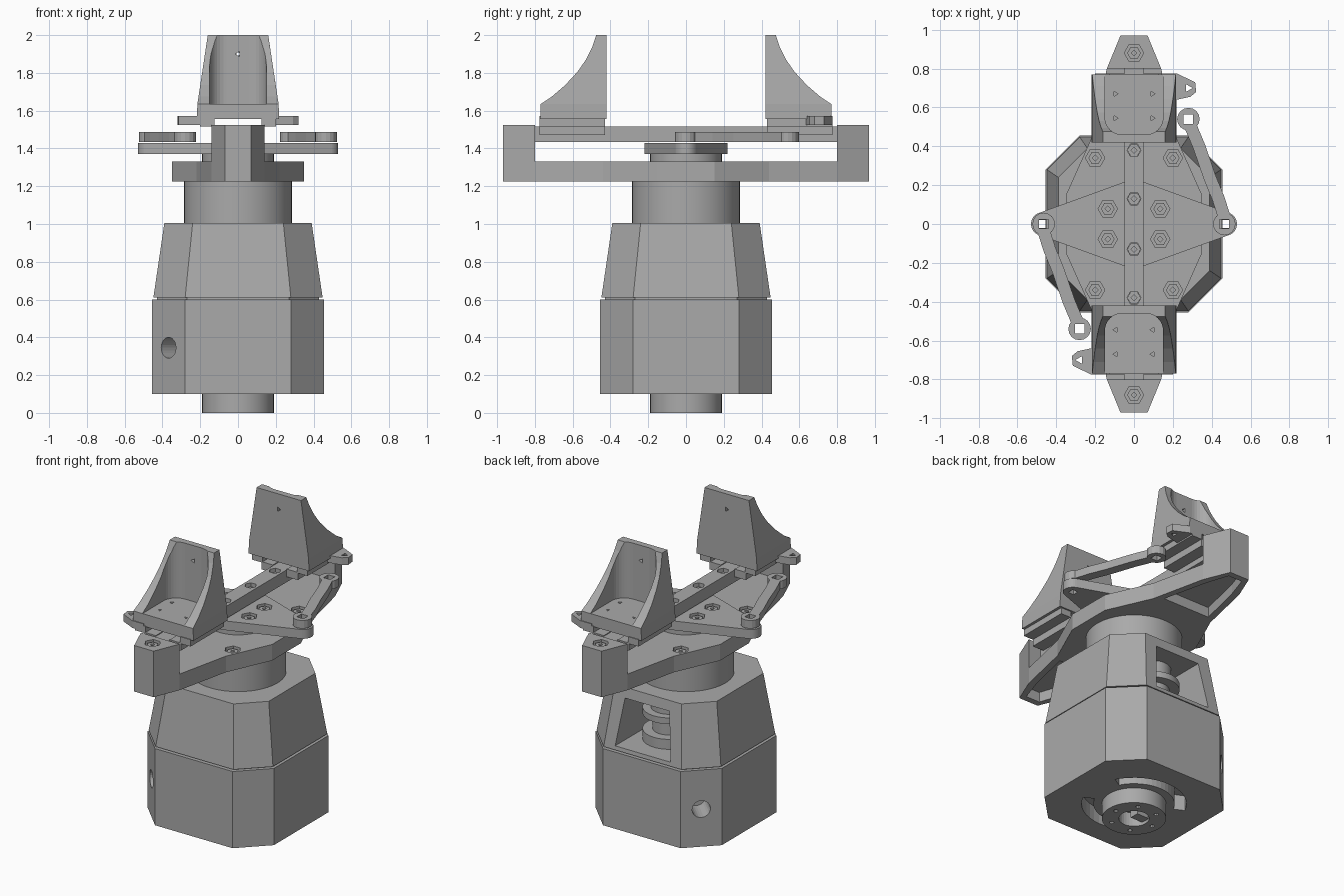
import bpy, bmesh, math
from mathutils import Matrix, Vector

if "Cube" in bpy.data.objects:
    bpy.data.objects.remove(bpy.data.objects["Cube"])

grey = bpy.data.materials.new("matte grey")
grey.use_nodes = True
grey.diffuse_color = (0.4, 0.4, 0.4, 1)
grey.node_tree.nodes["Principled BSDF"].inputs["Base Color"].default_value = grey.diffuse_color


def finish(name, bm, smooth=False):
    bmesh.ops.recalc_face_normals(bm, faces=bm.faces)
    mesh = bpy.data.meshes.new(name)
    bm.to_mesh(mesh)
    bm.free()
    mesh.materials.append(grey)
    ob = bpy.data.objects.new(name, mesh)
    bpy.context.collection.objects.link(ob)
    if smooth:
        bpy.ops.object.select_all(action='DESELECT')
        ob.select_set(True)
        bpy.context.view_layer.objects.active = ob
        bpy.ops.object.shade_smooth_by_angle(angle=math.radians(30))
    return ob


def loft(name, low, high, z0, z1, smooth=False, matrix=None):
    """Solid between two outlines of equal length."""
    bm = bmesh.new()
    a = [bm.verts.new((x, y, z0)) for x, y in low]
    b = [bm.verts.new((x, y, z1)) for x, y in high]
    bm.faces.new(a)
    bm.faces.new(b)
    for i in range(len(a)):
        j = (i + 1) % len(a)
        bm.faces.new((a[i], a[j], b[j], b[i]))
    if matrix:
        bm.transform(matrix)
    return finish(name, bm, smooth)


def prism(name, outline, z0, z1, smooth=False, matrix=None):
    return loft(name, outline, outline, z0, z1, smooth, matrix)


def circle(r, n=48, x=0, y=0, start=0, sweep=math.tau):
    count = n if sweep == math.tau else n + 1
    return [(x + r * math.cos(start + sweep * i / n), y + r * math.sin(start + sweep * i / n))
            for i in range(count)]


def box(name, x0, x1, y0, y1, z0, z1, turn=None):
    return prism(name, [(x0, y0), (x1, y0), (x1, y1), (x0, y1)], z0, z1, matrix=turn)


def octagon(a, c):
    return [(a, -c), (a, c), (c, a), (-c, a), (-a, c), (-a, -c), (-c, -a), (c, -a)]


def arc_band(inner, outer, start, sweep):
    return circle(outer, 16, start=start, sweep=sweep) + circle(inner, 16, start=start, sweep=sweep)[::-1]


def combine(ob, cutters, operation='DIFFERENCE'):
    for c in cutters:
        m = ob.modifiers.new("cut", 'BOOLEAN')
        m.operation, m.object, m.solver = operation, c, 'EXACT'
        bpy.context.view_layer.update()
        mesh = bpy.data.meshes.new_from_object(ob.evaluated_get(bpy.context.evaluated_depsgraph_get()))
        ob.modifiers.clear()
        ob.data = mesh
    for c in cutters:
        bpy.data.objects.remove(c)
    return ob


def hex_holes(points, z, depth):
    return [prism("cutter", circle(0.05, 6, x, y), z - depth, z + 0.02) for x, y in points]


def bolts(name, points, z, depth):
    for x, y in points:
        combine(prism(name, circle(0.035, 6, x, y), z - depth - 0.01, z - 0.01),
                [prism("cutter", circle(0.015, 4, x, y), z - 0.04, z)])


def four(x, y):
    return [(sx * x, sy * y) for sx in (1, -1) for sy in (1, -1)]


HALF = Matrix.Rotation(math.pi, 4, 'Z')

# Lower housing with cable holes and arc slots underneath
housing = prism("lower_housing", octagon(0.455, 0.28), 0.1, 0.6)
cuts = []
for angle in (135, 225):
    m = (Matrix.Rotation(math.radians(angle), 4, 'Z') @ Matrix.Translation((0, 0, 0.345))
         @ Matrix.Rotation(math.pi / 2, 4, 'Y'))
    cuts.append(prism("cutter", circle(0.055, 24), 0.35, 0.6, matrix=m))
for start in (0.5, 0.5 + math.pi):
    cuts.append(prism("cutter", arc_band(0.24, 0.31, start, 2.2), 0.05, 0.2))
combine(housing, cuts)
prism("housing_gap", octagon(0.43, 0.27), 0.58, 0.63)

# Hollow bottom boss
boss = prism("bottom_boss", circle(0.19), 0, 0.12, True)
combine(boss, [prism("cutter", circle(0.09, 32), -0.1, 0.09)]
        + [prism("cutter", circle(0.014, 8, *p), -0.1, 0.04)
           for p in circle(0.14, 6)])
box("shaft_key", -0.09, 0.0, -0.03, 0.03, 0.02, 0.1)

# Tapered upper housing with a window at the back
upper = loft("upper_housing", octagon(0.448, 0.28), octagon(0.39, 0.24), 0.61, 1.005)
window = loft("cutter", [(-0.2, 0.02), (0.2, 0.02), (0.2, 0.6), (-0.2, 0.6)],
              [(-0.16, 0.02), (0.16, 0.02), (0.16, 0.6), (-0.16, 0.6)], 0.635, 0.94)
combine(upper, [window])
for z0, z1, r in ((0.63, 0.7, 0.16), (0.7, 0.8, 0.1), (0.8, 0.84, 0.16), (0.84, 0.95, 0.11)):
    prism("inner_motor", circle(r, 32, 0, 0.17), z0, z1, True)

# Turret
prism("turret", circle(0.285, 64), 1.0, 1.23, True)

# Yoke: flat plate with a raised post at each end, pocketed underneath
half = [(0.35, 0.15), (0.22, 0.44), (0.14, 0.8), (0.07, 0.97)]
side = [(x, -y) for x, y in half[::-1]] + half
yoke = prism("yoke", side + [(-x, -y) for x, y in side], 1.225, 1.33)
pocket = [(-0.17, 0.48), (0.17, 0.48), (0.1, 0.78), (0.05, 0.93), (-0.05, 0.93), (-0.1, 0.78)]
combine(yoke, [prism("cutter", pocket, 1.2, 1.29, matrix=t) for t in (None, HALF)]
        + hex_holes(four(0.2, 0.34), 1.33, 0.03))
bolts("yoke_bolt", four(0.2, 0.34), 1.33, 0.03)
for turn in (None, HALF):
    post = prism("yoke_post", [(-0.14, 0.8), (0.14, 0.8), (0.07, 0.97), (-0.07, 0.97)],
                 1.32, 1.525, matrix=turn)
    y = 0.88 if turn is None else -0.88
    combine(post, hex_holes([(0, y)], 1.525, 0.03))
    bolts("post_bolt", [(0, y)], 1.525, 0.03)

# Slide rail along the top
rail_points = [(0, y) for y in (-0.38, -0.13, 0.13, 0.38)]
rail = box("slide_rail", -0.05, 0.05, -0.81, 0.81, 1.435, 1.515)
combine(rail, [prism("cutter", circle(0.036, 6, *p), 1.48, 1.55) for p in rail_points])
bolts("rail_bolt", rail_points, 1.5, 0.03)

# Rotor plate and its hub
prism("rotor_hub", circle(0.19), 1.32, 1.38, True)
tip = circle(0.06, 12, 0.47, 0, -math.pi / 2 + 0.3, math.pi - 0.6)
outline = [(0.04, -0.22)] + tip + [(0.04, 0.22)]
rotor = prism("rotor_plate", outline + [(-x, -y) for x, y in outline], 1.37, 1.43)
combine(rotor, hex_holes(four(0.135, 0.078), 1.43, 0.025)
        + [box("cutter", s - 0.02, s + 0.02, -0.02, 0.02, 1.3, 1.5) for s in (-0.47, 0.47)])
bolts("rotor_bolt", four(0.135, 0.078), 1.43, 0.025)

# Jaw profiles: side sweep (outward, up), tapered front, rounded channel
sweep = [(0.42, 1.555), (0.77, 1.555), (0.77, 1.635), (0.71, 1.675), (0.64, 1.735),
         (0.575, 1.805), (0.53, 1.87), (0.495, 1.94), (0.475, 2.0), (0.42, 2.0)]
front = [(-0.22, 1.5), (0.22, 1.5), (0.215, 1.635), (0.16, 2.0), (0.15, 2.05),
         (-0.15, 2.05), (-0.16, 2.0), (-0.215, 1.635)]
channel = ([(0.15, 0.9), (-0.15, 0.9)]
           + circle(0.09, 8, -0.06, 0.55, math.pi, math.pi / 2)
           + circle(0.09, 8, 0.06, 0.55, -math.pi / 2, math.pi / 2))
ACROSS = Matrix(((0, 0, 1, 0), (1, 0, 0, 0), (0, 1, 0, 0), (0, 0, 0, 1)))
ALONG = Matrix(((1, 0, 0, 0), (0, 0, 1, 0), (0, 1, 0, 0), (0, 0, 0, 1)))

for label, turn in (("back", Matrix.Identity(4)), ("front", HALF)):
    # Jaw
    jaw = prism(label + "_jaw", sweep, -0.3, 0.3, matrix=turn @ ACROSS)
    combine(jaw, [prism("cutter", front, 0.3, 0.9, matrix=turn @ ALONG)], 'INTERSECT')
    holes = [prism("cutter", circle(0.014, 3, x, y), 1.59, 1.7, matrix=turn)
             for x in (-0.095, 0.095) for y in (0.545, 0.67)]
    holes.append(prism("cutter", circle(0.016, 3, 0, 1.9), 0.3, 0.6, matrix=turn @ ALONG))
    combine(jaw, [prism("cutter", channel, 1.635, 2.1, matrix=turn)] + holes)

    # Carriage runners, riding beside the rail
    for s in (-1, 1):
        a, b = sorted((s * 0.05, s * 0.13))
        box(label + "_runner", a, b, 0.43, 0.775, 1.47, 1.52, turn)
        a, b = sorted((s * 0.125, s * 0.2))
        box(label + "_runner_cap", a, b, 0.43, 0.775, 1.515, 1.56, turn)

    # Jaw lever
    lever = prism(label + "_lever", [(0.14, 0.62), (0.22, 0.64), (0.29, 0.655), (0.32, 0.68),
                                     (0.315, 0.73), (0.22, 0.775), (0.14, 0.775)],
                  1.525, 1.572, matrix=turn)
    combine(lever, [prism("cutter", circle(0.022, 3, 0.28, 0.7), 1.4, 1.7, matrix=turn)])

    # Connecting link: bent arm with a round eye at each end
    path = [Vector(p) for p in ((0.47, 0.02), (0.435, 0.13), (0.39, 0.24), (0.335, 0.4), (0.28, 0.53))]
    left, right = [], []
    for i, p in enumerate(path):
        d = (path[min(i + 1, len(path) - 1)] - path[max(i - 1, 0)]).normalized() * 0.032
        left.append((p.x - d.y, p.y + d.x))
        right.append((p.x + d.y, p.y - d.x))
    link = prism(label + "_link", left + right[::-1], 1.435, 1.487, matrix=turn)
    eyes = [prism("eye", circle(0.058, 16, x, y), 1.435, 1.487, matrix=turn)
            for x, y in ((0.465, 0.0), (0.28, 0.54))]
    combine(link, eyes, 'UNION')
    combine(link, [box("cutter", x - 0.024, x + 0.024, y - 0.024, y + 0.024, 1.3, 1.6, turn)
                   for x, y in ((0.465, 0.0), (0.28, 0.54))])
